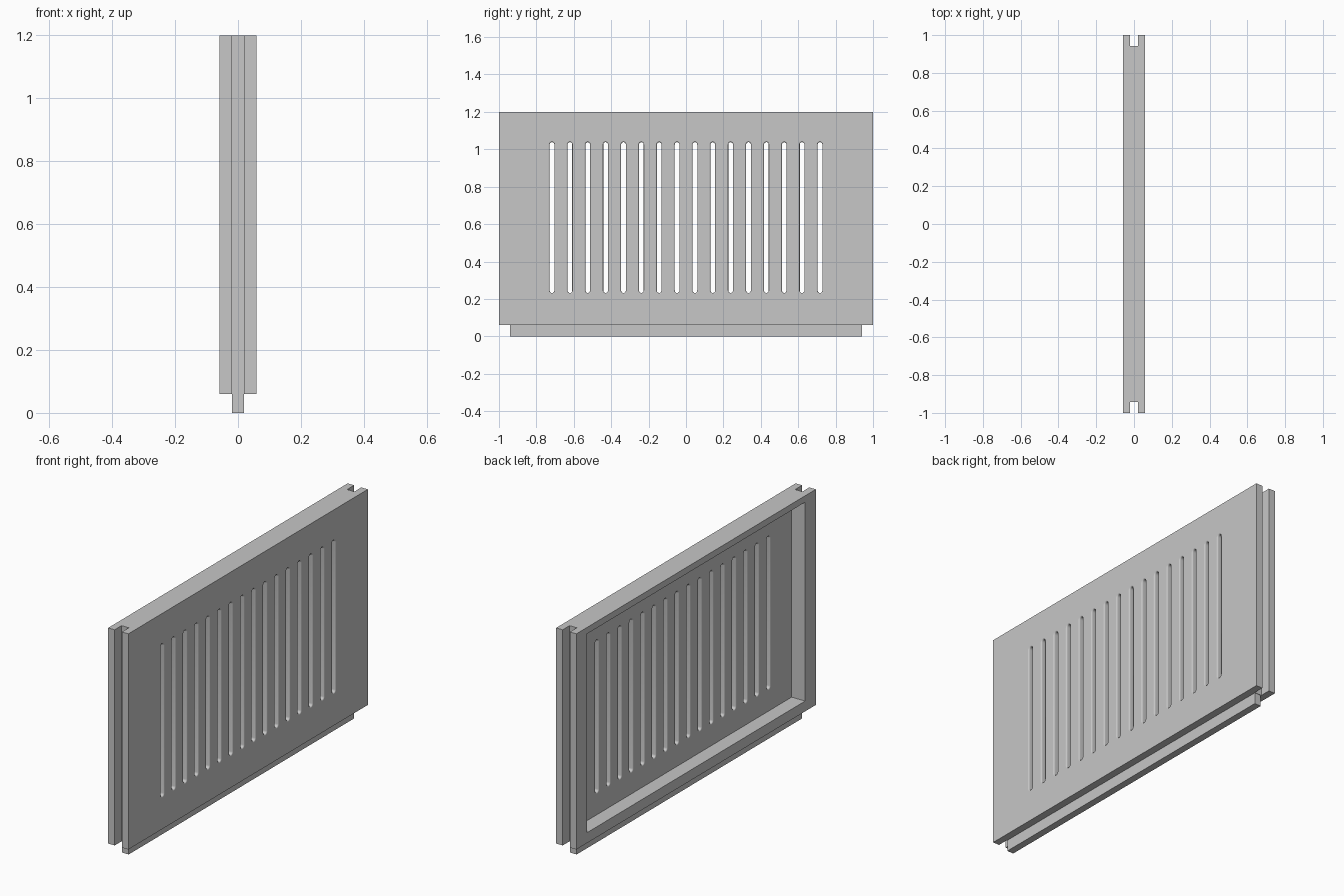
import bpy, bmesh, math

# Overall dimensions
HALF_T = 0.059              # half thickness of the panel
BASE, TOP = 0.06, 1.2       # panel bottom and top
GROOVE, DEPTH = 0.021, 0.058
FLOOR = 0.019               # recess floor, leaves a thin slotted sheet
SLOTS, PITCH = 16, 0.0955

if "Cube" in bpy.data.objects:
    bpy.data.objects.remove(bpy.data.objects["Cube"], do_unlink=True)

grey = bpy.data.materials.new("light_grey")
grey.use_nodes = True
color = (0.57, 0.57, 0.57, 1)
grey.diffuse_color = color
grey.node_tree.nodes["Principled BSDF"].inputs["Base Color"].default_value = color


def finish(name, bm):
    bmesh.ops.recalc_face_normals(bm, faces=bm.faces)
    mesh = bpy.data.meshes.new(name)
    bm.to_mesh(mesh)
    bm.free()
    mesh.materials.append(grey)
    obj = bpy.data.objects.new(name, mesh)
    bpy.context.collection.objects.link(obj)
    return obj


def loft(bm, rings):
    """Skin a list of equal-length point rings and cap both ends."""
    loops = [[bm.verts.new(p) for p in ring] for ring in rings]
    for a, b in zip(loops, loops[1:]):
        for i in range(len(a)):
            j = (i + 1) % len(a)
            bm.faces.new((a[i], a[j], b[j], b[i]))
    bm.faces.new(loops[0])
    bm.faces.new(loops[-1])


def box(name, x0, x1, y0, y1, z0, z1):
    bm = bmesh.new()
    loft(bm, [[(x0, y0, z), (x1, y0, z), (x1, y1, z), (x0, y1, z)] for z in (z0, z1)])
    return finish(name, bm)


def cut(target, cutter):
    cutter.hide_render = True
    mod = target.modifiers.new("cut", "BOOLEAN")
    mod.operation = "DIFFERENCE"
    mod.solver = "EXACT"
    mod.object = cutter
    bpy.context.view_layer.objects.active = target
    bpy.ops.object.modifier_apply(modifier=mod.name)
    bpy.data.objects.remove(cutter, do_unlink=True)


# Panel body: plan outline with a groove in each end, extruded upward
half = [(HALF_T, 1), (GROOVE, 1), (GROOVE, 1 - DEPTH),
        (-GROOVE, 1 - DEPTH), (-GROOVE, 1), (-HALF_T, 1)]
outline = half + [(-x, -y) for x, y in half]
bm = bmesh.new()
loft(bm, [[(x, y, z) for x, y in outline] for z in (BASE, TOP)])
panel = finish("slotted_panel", bm)

# Shallow tray recess on one face
cut(panel, box("recess_cutter", -0.2, FLOOR, -0.91, 0.91, 0.115, 1.166))


# Slot cutters: stadium outlines flared at both faces to round the edges
def stadium(x, y, r, z0=0.2445, z1=1.0255, n=8):
    ring = []
    for centre, start in ((z1, 0), (z0, math.pi)):
        for i in range(n + 1):
            a = start + math.pi * i / n
            ring.append((x, y + r * math.cos(a), centre + r * math.sin(a)))
    return ring


FILLET, NARROW, STEPS, EPS = 0.007, 0.0125, 4, 0.0002
profile = []
for i in range(STEPS + 1):
    a = math.pi / 2 * i / STEPS
    profile.append((FILLET * (1 - math.sin(a)), NARROW + FILLET * (1 - math.cos(a))))
profile = profile[::-1]                     # depth below face, slot radius
wide = NARROW + FILLET
stations = [(FLOOR - 0.01, wide)]
stations += [(FLOOR - EPS + d, r) for d, r in profile]
stations += [(HALF_T + EPS - d, r) for d, r in reversed(profile)]
stations += [(HALF_T + 0.01, wide)]

bm = bmesh.new()
for k in range(SLOTS):
    y = (k - (SLOTS - 1) / 2) * PITCH
    loft(bm, [stadium(x, y, r) for x, r in stations])
cut(panel, finish("slot_cutter", bm))

# Smooth only the rounded slot walls, keep the panel faces flat
for f in panel.data.polygons:
    c = f.center
    f.use_smooth = abs(f.normal.x) < 0.995 and abs(c.y) < 0.8 and 0.2 < c.z < 1.06

# Tongue along the bottom edge
box("bottom_tongue", -0.019, 0.019, -0.94, 0.94, 0, BASE + 0.01)
